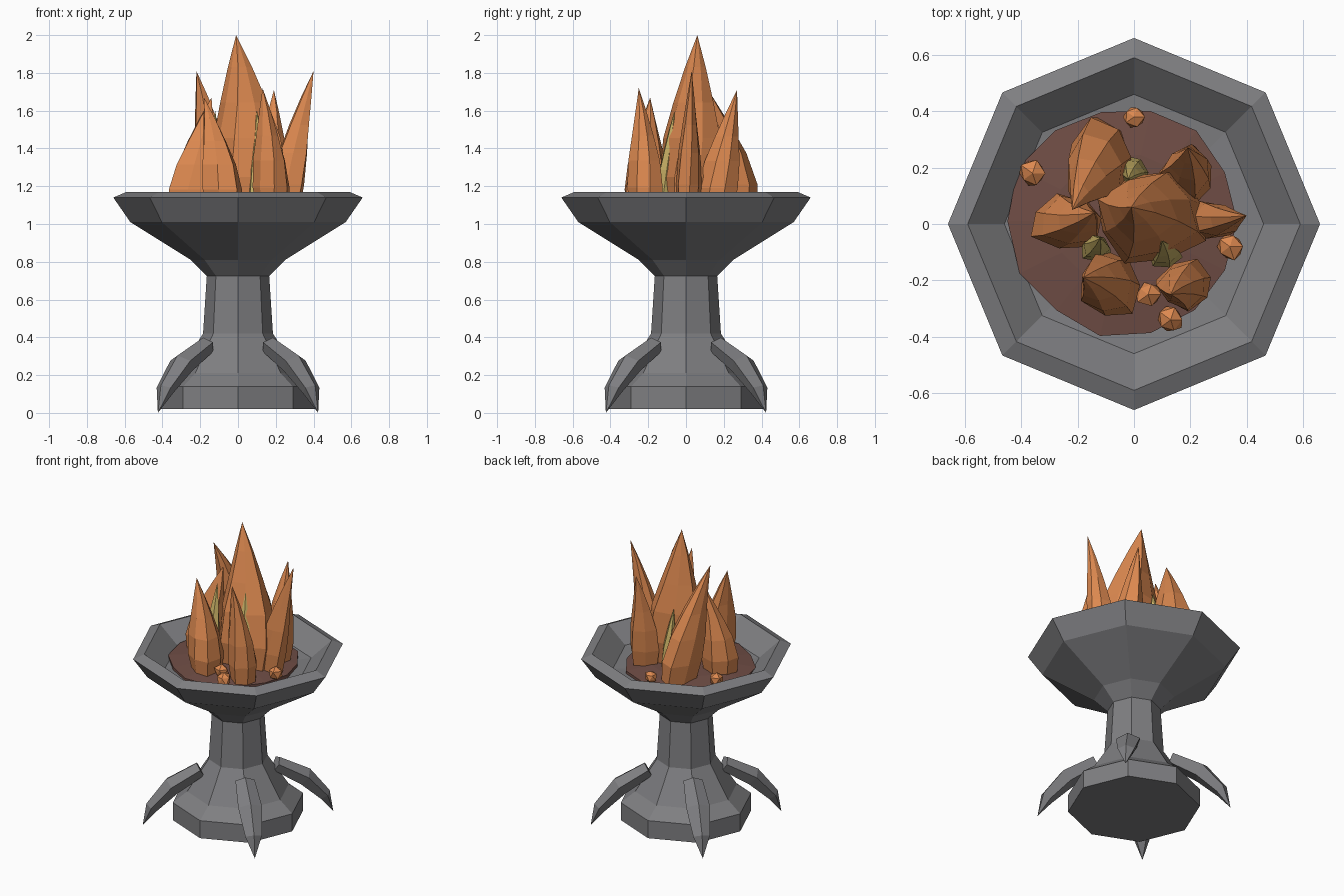
import bpy, bmesh, math, random
from mathutils import Vector

random.seed(4)
cube = bpy.data.objects.get("Cube")
if cube:
    bpy.data.objects.remove(cube)


def material(name, rgb):
    m = bpy.data.materials.new(name)
    m.use_nodes = True
    m.diffuse_color = (*rgb, 1)
    m.node_tree.nodes["Principled BSDF"].inputs["Base Color"].default_value = (*rgb, 1)
    return m


STONE = material("grey stone", (0.21, 0.21, 0.22))
FLAME = material("flame orange", (0.72, 0.25, 0.08))
CORE = material("flame yellow", (0.62, 0.47, 0.14))
EMBER = material("ember brown", (0.16, 0.075, 0.06))


def finish(bm, name, mat):
    bmesh.ops.remove_doubles(bm, verts=bm.verts[:], dist=0.0005)
    bmesh.ops.recalc_face_normals(bm, faces=bm.faces[:])
    mesh = bpy.data.meshes.new(name)
    bm.to_mesh(mesh)
    bm.free()
    mesh.materials.append(mat)
    ob = bpy.data.objects.new(name, mesh)
    bpy.context.collection.objects.link(ob)
    return ob


def loft(name, rings, mat):
    """Skin a row of equal-sized rings and cap both ends."""
    bm = bmesh.new()
    loops = [[bm.verts.new(p) for p in ring] for ring in rings]
    n = len(loops[0])
    for a, b in zip(loops, loops[1:]):
        for i in range(n):
            j = (i + 1) % n
            bm.faces.new((a[i], a[j], b[j], b[i]))
    bm.faces.new(loops[0])
    bm.faces.new(loops[-1])
    return finish(bm, name, mat)


def ring(cx, cy, z, rx, ry, sides=8, turn=0.0):
    angles = [turn + math.tau * i / sides for i in range(sides)]
    return [(cx + rx * math.cos(a), cy + ry * math.sin(a), z) for a in angles]


def turned(name, profile, mat):
    return loft(name, [ring(0, 0, z, r, r) for r, z in profile], mat)


# Octagonal pedestal and bowl
turned("pedestal", [(0.41, 0.02), (0.41, 0.14), (0.32, 0.21),
                    (0.185, 0.42), (0.165, 0.73)], STONE)
turned("bowl", [(0.16, 0.72), (0.25, 0.81), (0.57, 1.01), (0.66, 1.14),
                (0.59, 1.17), (0.46, 1.06), (0.1, 1.03)], STONE)

# Four claw legs on the diagonals: distance out, height, scale
leg_path = [(0.24, 0.36, 0.8), (0.42, 0.26, 1.0), (0.545, 0.125, 0.7), (0.6, 0.0, 0.0)]
leg_section = [(0, 0.055), (0.075, 0.02), (0.045, -0.05), (-0.045, -0.05), (-0.075, 0.02)]
for k, side in enumerate(("back_left", "back_right", "front_right", "front_left")):
    angle = math.radians(45 + 90 * k)
    out = Vector((math.cos(angle), math.sin(angle), 0))
    across = Vector((-out.y, out.x, 0))
    rings = []
    for i, (d, z, s) in enumerate(leg_path):
        d0, z0, _ = leg_path[max(i - 1, 0)]
        d1, z1, _ = leg_path[min(i + 1, len(leg_path) - 1)]
        up = (out * (z0 - z1) + Vector((0, 0, d1 - d0))).normalized()
        centre = out * d + Vector((0, 0, z))
        rings.append([centre + across * u * s + up * v * s for u, v in leg_section])
    loft("leg_" + side, rings, STONE)

# Irregular, gently domed ember bed
bed = []
wobble = [random.uniform(0.94, 1.04) for _ in range(14)]
for scale, z in ((1.0, 1.03), (1.0, 1.075), (0.6, 1.095), (0.0, 1.1)):
    points = ring(-0.03, 0.01, z, 0.41 * scale, 0.42 * scale, 14)
    bed.append([(x * w, y * w, h) for (x, y, h), w in zip(points, wobble)])
loft("ember_bed", bed, EMBER)


# Flames: bulging spikes whose centre line leans towards the tip
def flame(name, base, radii, tip, mat, sides=7):
    bottom = 1.06
    turn = random.uniform(0, 1)
    rings = []
    for t, width in ((0, 0.85), (0.2, 1), (0.42, 0.88), (0.62, 0.6), (0.82, 0.3), (1, 0)):
        lean = t ** 1.5
        cx = base[0] + (tip[0] - base[0]) * lean
        cy = base[1] + (tip[1] - base[1]) * lean
        z = bottom + (tip[2] - bottom) * t
        points = ring(cx, cy, z, radii[0] * width, radii[1] * width, sides, turn + t * 0.5)
        rings.append([(cx + (x - cx) * (1.08 if i % 2 else 0.92),
                       cy + (y - cy) * (1.08 if i % 2 else 0.92), h)
                      for i, (x, y, h) in enumerate(points)])
    loft(name, rings, mat)


flame("flame_centre", (0.07, 0.02), (0.2, 0.17), (-0.01, 0.06, 2.0), FLAME, 8)
flame("flame_left", (0.25, 0.01), (0.095, 0.07), (0.4, 0.03, 1.81), FLAME)
flame("flame_back_right", (-0.11, 0.25), (0.12, 0.14), (-0.22, 0.05, 1.81), FLAME)
flame("flame_right", (-0.25, 0.0), (0.13, 0.1), (-0.14, 0.04, 1.67), FLAME)
flame("flame_front_right", (-0.07, -0.22), (0.11, 0.12), (-0.18, -0.19, 1.67), FLAME)
flame("flame_front_left", (0.19, -0.21), (0.1, 0.09), (0.13, -0.25, 1.72), FLAME)
flame("flame_back_left", (0.19, 0.16), (0.1, 0.1), (0.19, 0.27, 1.71), FLAME)
flame("flame_core_right", (-0.14, -0.09), (0.055, 0.05), (-0.12, -0.05, 1.6), CORE, 6)
flame("flame_core_left", (0.11, -0.11), (0.06, 0.055), (0.1, -0.06, 1.6), CORE, 6)
flame("flame_core_back", (0.0, 0.19), (0.05, 0.055), (-0.02, 0.16, 1.5), CORE, 6)

# Glowing coals scattered on the embers
coals = [(-0.36, 0.18, 0.05), (0.0, 0.38, 0.04), (0.34, -0.08, 0.05),
         (0.13, -0.34, 0.05), (0.05, -0.25, 0.045)]
for x, y, r in coals:
    bm = bmesh.new()
    bmesh.ops.create_icosphere(bm, subdivisions=1, radius=r)
    for v in bm.verts:
        v.co *= random.uniform(0.85, 1.15)
        v.co += Vector((x, y, 1.115))
    finish(bm, "coal", FLAME)
